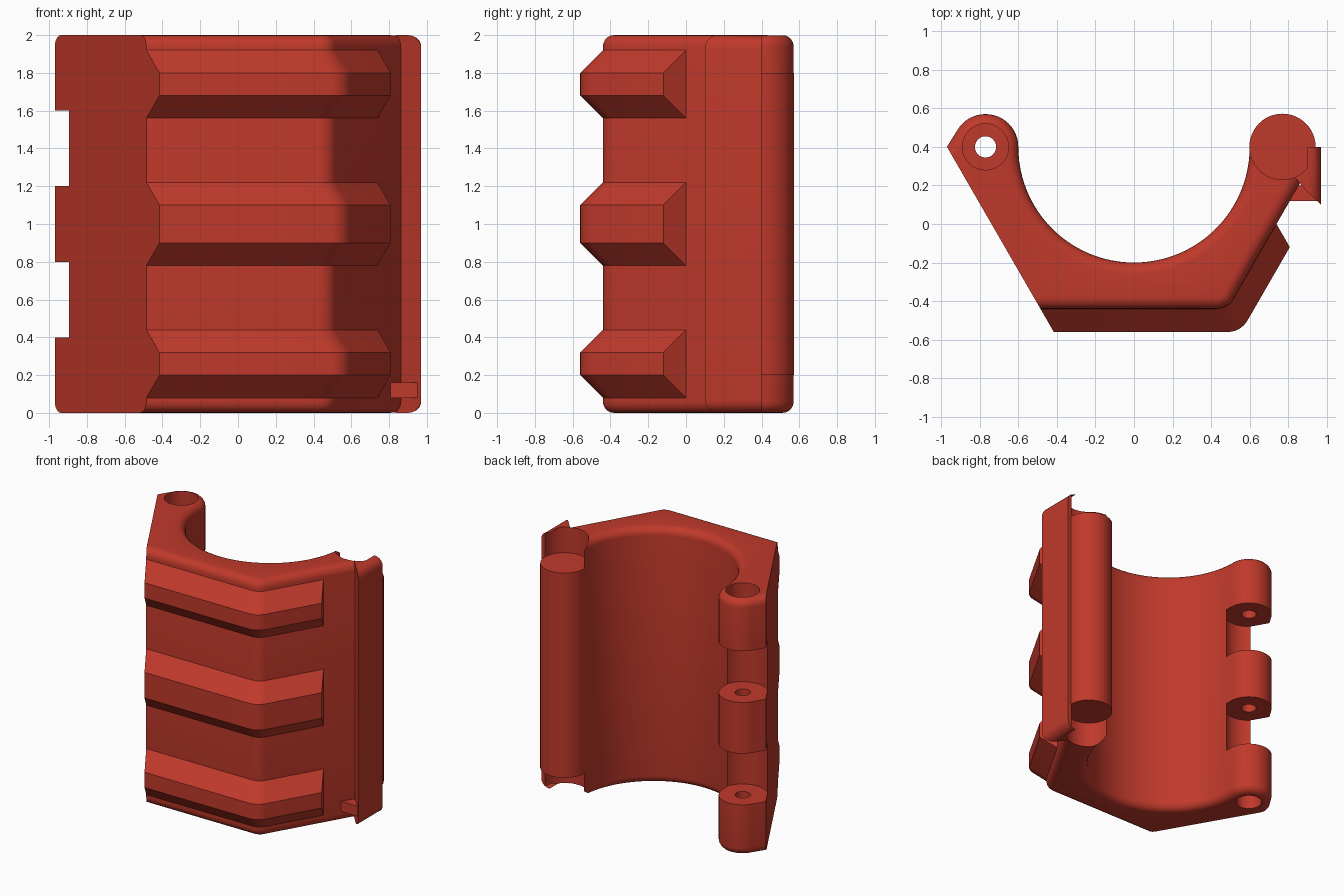
import bpy, bmesh, math

if "Cube" in bpy.data.objects:
    bpy.data.objects.remove(bpy.data.objects["Cube"])

red = bpy.data.materials.new("brick_red")
red.diffuse_color = (0.527, 0.041, 0.024, 1)
red.use_nodes = True
red.node_tree.nodes["Principled BSDF"].inputs["Base Color"].default_value = red.diffuse_color

HINGE_L, HINGE_R = (-0.77, 0.4), (0.77, 0.4)


def arc(c, r, a0, a1, n):
    """Points along an arc, angles in degrees."""
    return [(c[0] + r * math.cos(math.radians(a0 + (a1 - a0) * i / n)),
             c[1] + r * math.sin(math.radians(a0 + (a1 - a0) * i / n))) for i in range(n + 1)]


def finish(name, bm):
    bmesh.ops.recalc_face_normals(bm, faces=bm.faces)
    me = bpy.data.meshes.new(name)
    bm.to_mesh(me)
    bm.free()
    ob = bpy.data.objects.new(name, me)
    bpy.context.collection.objects.link(ob)
    me.materials.append(red)
    return ob


def smooth(ob, angle=30):
    bpy.ops.object.select_all(action='DESELECT')
    ob.select_set(True)
    bpy.context.view_layer.objects.active = ob
    bpy.ops.object.shade_smooth_by_angle(angle=math.radians(angle))


def loft(name, rings, closed=False):
    """Skin matching rings; cap the ends."""
    bm = bmesh.new()
    rows = [[bm.verts.new(p) for p in ring] for ring in rings]
    n = len(rows[0])
    for a, b in zip(rows, rows[1:]):
        for i in range(n):
            j = (i + 1) % n
            bm.faces.new((a[i], a[j], b[j], b[i]))
    bm.faces.new(rows[0])
    bm.faces.new(rows[-1])
    return finish(name, bm)


def prism(name, pts, z0, z1):
    return loft(name, [[(x, y, z) for x, y in pts] for z in (z0, z1)])


def cylinder(name, c, r, z0, z1, n=48):
    return prism(name, arc(c, r, 0, 360, n)[:-1], z0, z1)


def cut(ob, cutter):
    m = ob.modifiers.new("cut", 'BOOLEAN')
    m.operation, m.solver, m.object = 'DIFFERENCE', 'EXACT', cutter
    bpy.context.view_layer.objects.active = ob
    bpy.ops.object.modifier_apply(modifier=m.name)
    bpy.data.objects.remove(cutter)


def front_corner(apothem, r, n=8):
    """Rounded front-right corner of the half hexagon, left to right."""
    x, y = apothem / math.sqrt(3), 0.4 - apothem
    return arc((x - r * math.tan(math.radians(30)), y + r), r, -90, -30, n)


# Shell: half hexagon outside, half round inside, hinge lug on the left
corner = front_corner(0.84, 0.1)
outline = ([(-0.97, 0.4)] + arc(HINGE_L, 0.17, 150, 0, 20)
           + arc((0, 0.4), 0.6, 180, 360, 48)[1:]
           + [(0.97, 0.4)] + corner[::-1] + [(-0.485, -0.44)])
n = len(outline)
end_edge = 1 + 21 + 48 - 1            # last inner point to the right tip
bm = bmesh.new()
low = [bm.verts.new((x, y, 0)) for x, y in outline]
top = [bm.verts.new((x, y, 2)) for x, y in outline]
for i in range(n):
    j = (i + 1) % n
    bm.faces.new((low[i], low[j], top[j], top[i]))
bm.faces.new(low)
bm.faces.new(top)
rim = [bm.edges.get((ring[i], ring[(i + 1) % n])) for ring in (low, top)
       for i in range(n) if i not in (end_edge, n - 1)]
bmesh.ops.recalc_face_normals(bm, faces=bm.faces)
bmesh.ops.bevel(bm, geom=rim, offset=0.06, segments=5, profile=0.5,
                affect='EDGES', clamp_overlap=False)
shell = finish("shell", bm)

# Seat for the right barrel, gaps between the left lugs, stepped pin hole
cut(shell, cylinder("barrel_seat", HINGE_R, 0.17, -0.1, 2.1))
gap = arc(HINGE_L, 0.18, 226, 450, 36)
gap += [(-0.77, 0.8), (-1.2, 0.8), (-1.2, gap[0][1])]
for z in (0.4, 1.2):
    cut(shell, prism("lug_gap", gap, z, z + 0.4))
for r, z0, z1 in ((0.055, -0.1, 2.1), (0.12, 1.8, 2.1), (0.095, -0.1, 0.2)):
    cut(shell, cylinder("pin_hole", HINGE_L, r, z0, z1, 32))
smooth(shell)

# Right hinge barrel
smooth(cylinder("hinge_barrel", HINGE_R, 0.172, 0.2, 1.8))

# Wedge flange beside the barrel, with rounded outer corners
R = 0.07
steps = [R * (1 - math.cos(math.radians(a))) for a in range(0, 91, 15)]
levels = steps + [2 - s for s in reversed(steps)]
rings = []
for z in levels:
    d = max(0, R - min(z, 2 - z))
    xm = 0.97 - (R - math.sqrt(R * R - d * d))
    ring = [(xm, 0.1 + 0.93 * (0.97 - xm)), (xm, 0.4)]
    ring += [(min(x, xm), y) for x, y in arc(HINGE_R, 0.17, 0, -68, 12)]
    rings.append([(x, y, z) for x, y in ring])
smooth(loft("flange", rings))

# Small stop block in the groove
prism("stop_block", [(0.80, 0.12), (0.96, 0.12), (0.96, 0.2), (0.80, 0.2)], 0.08, 0.16)

# Three bevelled grip ribs wrapping the front and right faces
base = [(-0.485, -0.44)] + corner + [(0.739, 0.0)]
crest = [(-0.416, -0.56)] + front_corner(0.96, 0.12) + [(0.808, -0.12)]
for k, (z0, z1, z2, z3) in enumerate(((0.08, 0.2, 0.32, 0.44),
                                      (0.78, 0.9, 1.1, 1.22),
                                      (1.56, 1.68, 1.8, 1.92))):
    rib = loft(f"grip_rib_{k + 1}", [[(*b, z0), (*c, z1), (*c, z2), (*b, z3)]
                                     for b, c in zip(base, crest)])
    smooth(rib)
